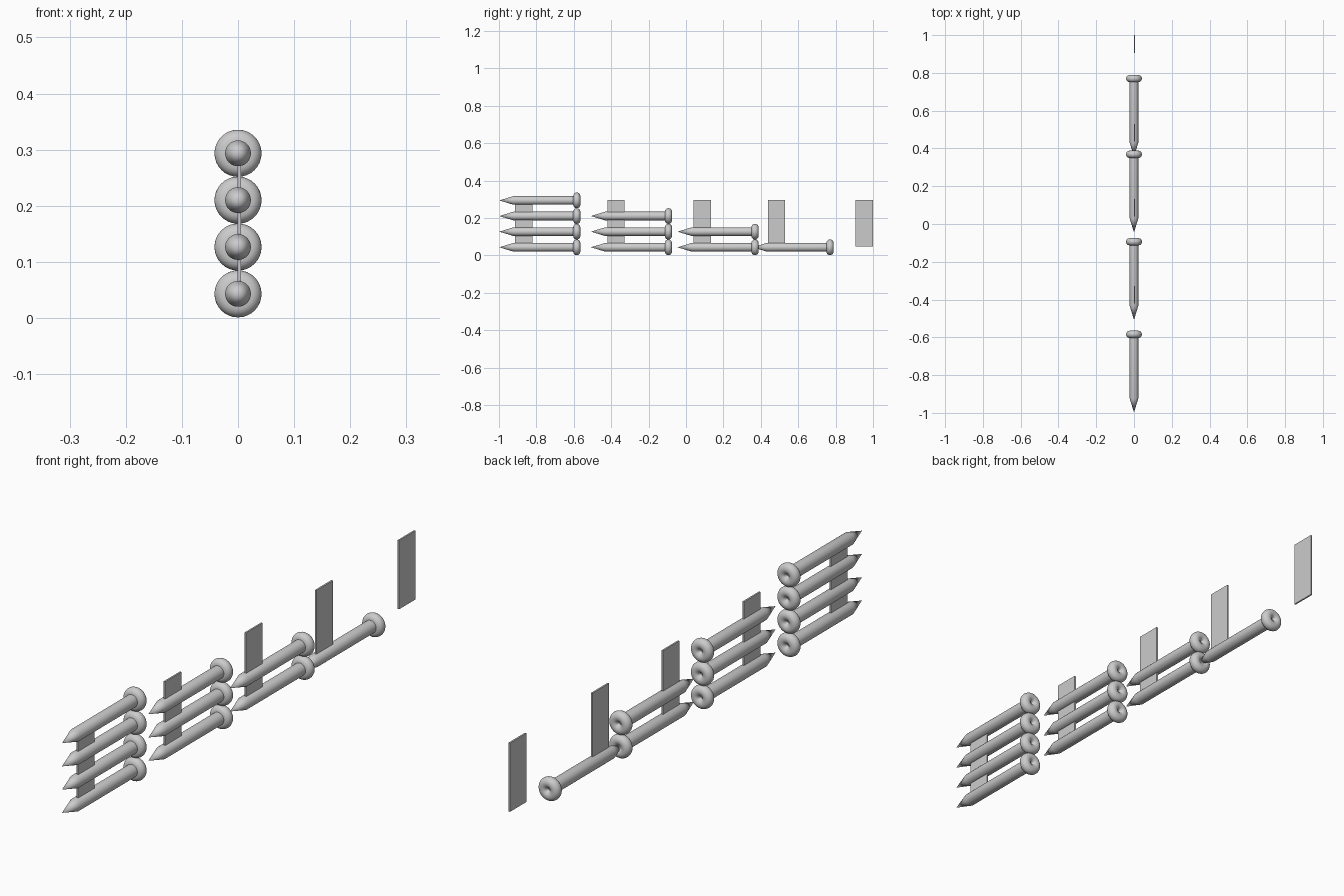
import bpy, bmesh, math

if "Cube" in bpy.data.objects:
    bpy.data.objects.remove(bpy.data.objects["Cube"])

SEG = 32
R_SHAFT, R_RING, RING_Y = 0.023, 0.019, 0.414
R_HEAD = 0.042
STEP = 0.0835


def nail_mesh():
    # lathe profile (y along nail, radius): point, shaft, rounded dimpled head
    prof = [(0.075, R_SHAFT), (RING_Y - R_RING, R_SHAFT)]
    for i in range(1, 19):
        a = math.radians(180 - 262 * i / 18)
        prof.append((RING_Y + R_RING * math.cos(a), R_SHAFT + R_RING * math.sin(a)))
    bm = bmesh.new()
    rings = []
    for y, r in prof:
        rings.append([bm.verts.new((r * math.cos(2 * math.pi * k / SEG), y,
                                    r * math.sin(2 * math.pi * k / SEG))) for k in range(SEG)])
    tip = bm.verts.new((0, 0, 0))
    dimple = bm.verts.new((0, RING_Y + 0.002, 0))
    for k in range(SEG):
        n = (k + 1) % SEG
        bm.faces.new((tip, rings[0][k], rings[0][n]))
        for a, b in zip(rings, rings[1:]):
            bm.faces.new((a[k], b[k], b[n], a[n]))
        bm.faces.new((dimple, rings[-1][n], rings[-1][k]))
    bmesh.ops.recalc_face_normals(bm, faces=bm.faces)
    me = bpy.data.meshes.new("nail")
    bm.to_mesh(me)
    bm.free()
    return me


# stacks of nails: (tip y, count)
mesh = nail_mesh()
nails = []
for tip_y, count in [(-0.998, 4), (-0.508, 3), (-0.045, 2), (0.356, 1)]:
    for i in range(count):
        ob = bpy.data.objects.new("nail", mesh)
        ob.location = (0, tip_y, R_HEAD + 0.001 + i * STEP)
        bpy.context.collection.objects.link(ob)
        nails.append(ob)
bpy.ops.object.select_all(action='DESELECT')
nails[0].select_set(True)
bpy.context.view_layer.objects.active = nails[0]
bpy.ops.object.shade_smooth_by_angle(angle=math.radians(35))

# thin collating strips
for y in [-0.867, -0.374, 0.086, 0.484, 0.953]:
    bpy.ops.mesh.primitive_cube_add(size=1, location=(0.002, y, 0.171))
    ob = bpy.context.object
    ob.name = "strip"
    ob.scale = (0.006, 0.093, 0.247)
